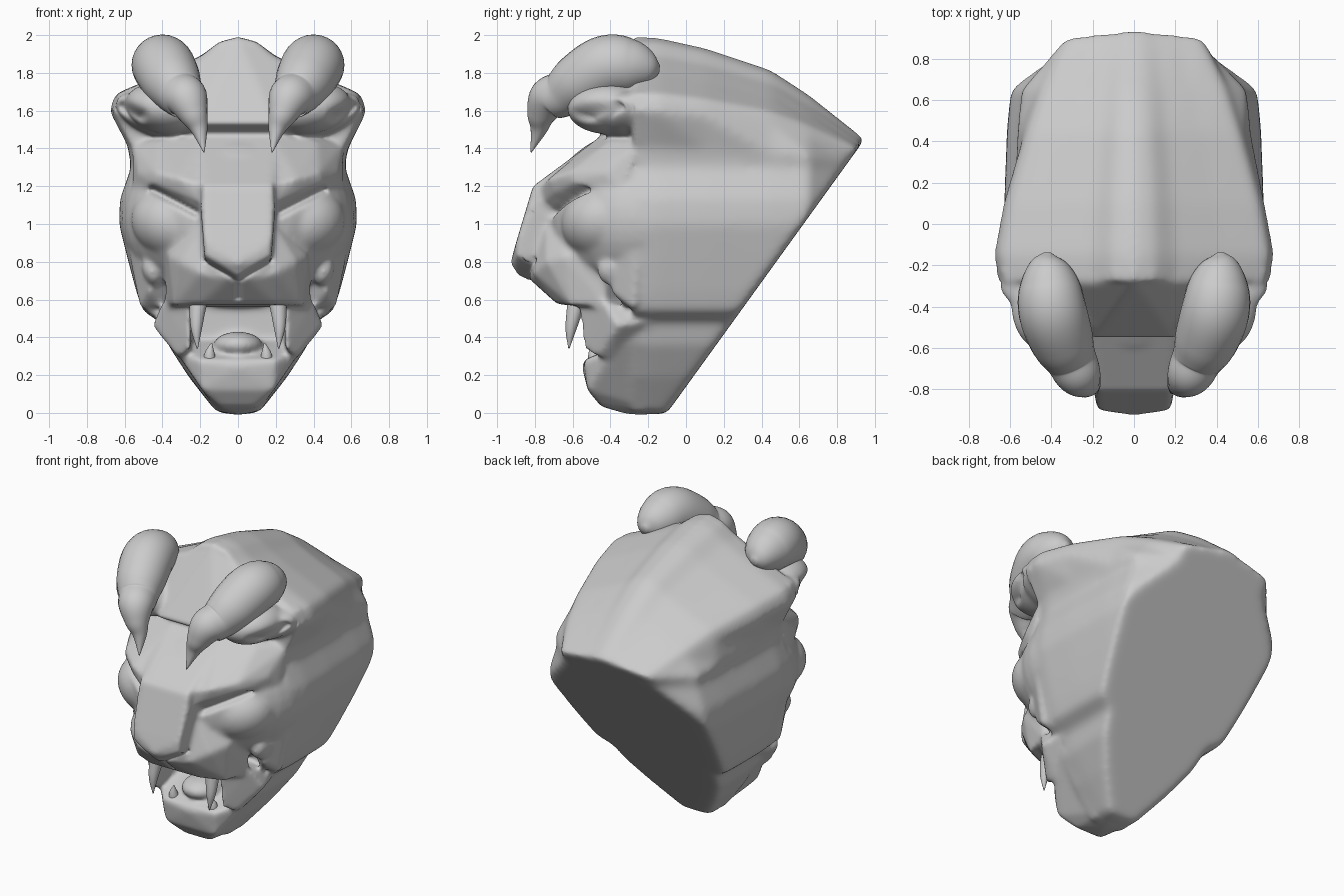
import bpy, bmesh, math
from mathutils import Vector, Matrix

if "Cube" in bpy.data.objects:
    bpy.data.objects.remove(bpy.data.objects["Cube"])

grey = bpy.data.materials.new("stone grey")
grey.diffuse_color = (0.6, 0.6, 0.6, 1)
grey.use_nodes = True
grey.node_tree.nodes["Principled BSDF"].inputs["Base Color"].default_value = grey.diffuse_color
head = bmesh.new()


def add_to_head(bm):
    me = bpy.data.meshes.new("piece")
    bm.to_mesh(me)
    bm.free()
    head.from_mesh(me)
    bpy.data.meshes.remove(me)


def hull(points, pair=False):
    """Convex block across the middle, or a left and right pair of blocks."""
    for sides in (((1,), (-1,)) if pair else ((1, -1),)):
        bm = bmesh.new()
        for x, y, z in points:
            for s in (sides if x else (1,)):
                bm.verts.new((s * x, y, z))
        bmesh.ops.convex_hull(bm, input=bm.verts[:])
        loose = [v for v in bm.verts if not v.link_faces]
        bmesh.ops.delete(bm, geom=loose, context='VERTS')
        add_to_head(bm)


def blob(centre, radii, tilt=0, mirror=True):
    """Ellipsoid, tilted about y so that its outer end rises."""
    for s in ((1, -1) if mirror else (1,)):
        bm = bmesh.new()
        m = (Matrix.Translation((s * centre[0], centre[1], centre[2]))
             @ Matrix.Rotation(-s * math.radians(tilt), 4, 'Y')
             @ Matrix.Diagonal((*radii, 1)))
        bmesh.ops.create_uvsphere(bm, u_segments=40, v_segments=24, radius=1, matrix=m)
        add_to_head(bm)


def loft(rings):
    bm = bmesh.new()
    vs = [[bm.verts.new(p) for p in r] for r in rings]
    n = len(vs[0])
    for a, b in zip(vs, vs[1:]):
        for i in range(n):
            bm.faces.new((a[i], a[(i + 1) % n], b[(i + 1) % n], b[i]))
    bm.faces.new(vs[0][::-1])
    bm.faces.new(vs[-1])
    bmesh.ops.recalc_face_normals(bm, faces=bm.faces[:])
    return bm


def spike(path, sides=28, steps=8):
    """Round tapering body along a smoothed path of (x, y, z, radius)."""
    p = [Vector(q) for q in path]
    p = [2 * p[0] - p[1]] + p + [2 * p[-1] - p[-2]]
    pts = []
    for i in range(1, len(p) - 2):
        a, b, c, d = p[i - 1:i + 3]
        for k in range(steps):
            t = k / steps
            pts.append(0.5 * (2 * b + (c - a) * t + (2 * a - 5 * b + 4 * c - d) * t * t
                              + (3 * b - a - 3 * c + d) * t ** 3))
    pts.append(p[-2])
    rings = []
    for i, q in enumerate(pts):
        d = (pts[min(i + 1, len(pts) - 1)] - pts[max(i - 1, 0)]).to_3d().normalized()
        u = Vector((1, 0, 0))
        u = (u - d * u.dot(d)).normalized()
        w = d.cross(u)
        r = max(q[3], 0.003)
        rings.append([q.to_3d() + r * (u * math.cos(j * math.tau / sides)
                                       + w * math.sin(j * math.tau / sides))
                      for j in range(sides)])
    return loft(rings)


def make_object(name, bm=None, mesh=None):
    if mesh is None:
        mesh = bpy.data.meshes.new(name)
        bm.to_mesh(mesh)
        bm.free()
    ob = bpy.data.objects.new(name, mesh)
    bpy.context.scene.collection.objects.link(ob)
    mesh.materials.clear()
    mesh.materials.append(grey)
    for f in mesh.polygons:
        f.use_smooth = True
        f.material_index = 0
    return ob


# mane: cross-section swept backwards, cut by the slanted back plane
half = [(0, 1.99), (.1, 1.965), (.2, 1.89), (.42, 1.79), (.655, 1.69), (.685, 1.6), (.58, 1.4),
        (.565, 1.3), (.625, 1.13), (.63, 1.0), (.58, .8), (.54, .65), (.505, .54),
        (.41, .48), (.37, .36), (.26, .19), (.12, .01), (0, -.01)]
section = half + [(-x, z) for x, z in half[-2:0:-1]]
stations = [(-.28, 1, .96, .96), (-.15, 1, 1, 1), (.1, .92, .93, 1),
            (.45, .75, .78, .98), (.65, .56, .68, .95), (.97, .19, .45, .4)]
mane = loft([[(x * (su if z > 1.45 else sl), y, 1.3 + (z - 1.3) * k if z > 1.3 else z)
              for x, z in section] for y, k, su, sl in stations])
bmesh.ops.bisect_plane(mane, geom=mane.verts[:] + mane.edges[:] + mane.faces[:],
                       plane_co=(0, -.1, 0), plane_no=(0, 1.44, -1.04), clear_outer=True)
bmesh.ops.holes_fill(mane, edges=[e for e in mane.edges if e.is_boundary])
add_to_head(mane)

# hood front with overhanging lip
hull([(0, -.28, 1.98), (.2, -.3, 1.87), (.2, -.56, 1.53), (.2, -.43, 1.48), (.32, -.48, 1.5),
      (.45, -.3, 1.74), (.64, -.27, 1.64), (.56, -.2, 1.47), (0, -.1, 1.9), (.2, -.1, 1.5)])
# ears beneath the horns
blob((.40, -.41, 1.61), (.2, .22, .13), 14)
blob((.45, -.31, 1.575), (.21, .15, .1), 22)
# skull, lids and cheeks
blob((0, -.2, 1.03), (.62, .55, .48), mirror=False)
blob((.34, -.44, 1.0), (.23, .22, .19), 20)
hull([(.57, -.25, .8), (.5, -.38, .82), (.47, -.4, .64), (.52, -.28, .55), (.4, -.32, .56),
      (.59, -.3, 1.0), (.45, -.42, .95), (.3, -.3, .7), (.5, -.2, .6)], pair=True)
blob((.455, -.39, .75), (.05, .08, .08), -20)
# forehead sides and slanting brow ridges running into the mane
hull([(.18, -.45, 1.47), (.42, -.40, 1.44), (.56, -.25, 1.42), (.18, -.77, 1.2), (.31, -.725, 1.24),
      (.43, -.62, 1.27), (.53, -.44, 1.27), (.2, -.75, 1.11), (.32, -.69, 1.16), (.45, -.59, 1.21),
      (.56, -.34, 1.18), (.52, -.2, 1.45), (.3, -.3, 1.0)], pair=True)
# flat nose bridge running up to the forehead
hull([(.19, -.43, 1.48), (.19, -.81, 1.2), (.195, -.84, 1.08), (.18, -.9, .9), (.175, -.895, .81),
      (0, -.93, .79), (0, -.87, .70), (.1, -.5, .7), (.2, -.3, 1.3), (.2, -.4, .9)])
# muzzle
hull([(.05, -.83, .71), (.2, -.81, .74), (.31, -.74, .8), (.37, -.64, .83), (.385, -.45, .87),
      (0, -.69, .59), (.2, -.68, .575), (.34, -.61, .57), (.385, -.42, .56), (.19, -.74, 1.0),
      (.2, -.3, .6)])
# mouth corners
hull([(.25, -.58, .58), (.40, -.44, .59), (.455, -.36, .46), (.32, -.47, .30), (.265, -.55, .45),
      (.25, -.55, .34), (.4, -.1, .5), (.24, -.2, .4), (.24, -.2, .57), (.3, -.4, .28)], pair=True)
# lower jaw and tongue
hull([(.2, -.54, .28), (.19, -.52, .12), (.1, -.45, .035), (0, -.3, -.01), (.1, -.1, -.005),
      (.31, -.41, .3), (.38, -.25, .4), (.36, 0, .4), (.2, -.2, .4), (0, -.55, .24)])
blob((0, -.38, .36), (.13, .15, .07), mirror=False)

# fuse all the blocks into one smooth surface
raw = make_object("lion_head_raw", head)
m = raw.modifiers.new("fuse", 'REMESH')
m.mode = 'VOXEL'
m.voxel_size = 0.013
m = raw.modifiers.new("soften", 'SMOOTH')
m.factor = 0.5
m.iterations = 18
dg = bpy.context.evaluated_depsgraph_get()
mesh = bpy.data.meshes.new_from_object(raw.evaluated_get(dg))
bpy.data.objects.remove(raw)

# carved lines seen from the front: (x, z) start, end, width, depth, rear limit
creases = [((.22, 1.06), (.45, 1.18), .02, .05, -.4),     # eye slit
           ((0, .70), (.17, .81), .014, .03, -.6),        # under the nose
           ((0, .70), (0, .61), .012, .025, -.5),         # lip parting
           ((.52, 1.57), (.61, 1.62), .03, .06, -.28)]    # ear hollow
normals = [v.normal.copy() for v in mesh.vertices]
for v, n in zip(mesh.vertices, normals):
    if v.co.y > -.28 or n.y > -.1:
        continue
    q = Vector((abs(v.co.x), v.co.z))
    push = 0
    for a, b, width, depth, rear in creases:
        if v.co.y < rear:
            a, b = Vector(a), Vector(b)
            t = max(0, min(1, (q - a).dot(b - a) / (b - a).length_squared))
            d = (q - a - (b - a) * t).length / width
            if d < 3:
                push = max(push, depth * math.exp(-d * d))
    v.co.y += push
lion_head = make_object("lion_head", mesh=mesh)

# extra softening of the mane and the rounded back edge
group = lion_head.vertex_groups.new(name="mane")
group.add([v.index for v in mesh.vertices if v.co.y > -.22], 1, 'REPLACE')
m = lion_head.modifiers.new("soften_mane", 'SMOOTH')
m.factor = 0.5
m.iterations = 40
m.vertex_group = "mane"

# horns, upper fangs and lower teeth
horn = [(.42, -.14, 1.82, .02), (.42, -.19, 1.825, .09), (.41, -.29, 1.835, .145),
        (.395, -.42, 1.835, .165), (.35, -.56, 1.755, .155), (.305, -.655, 1.69, .125),
        (.27, -.725, 1.66, .112), (.235, -.765, 1.58, .078), (.205, -.78, 1.5, .045),
        (.18, -.82, 1.38, .003)]
fang = [(.20, -.57, .64, .05), (.215, -.59, .54, .042), (.22, -.61, .44, .028), (.215, -.62, .34, .003)]
tooth = [(.15, -.48, .24, .035), (.15, -.49, .31, .028), (.14, -.5, .37, .003)]
for name, path in (("horn", horn), ("upper_fang", fang), ("lower_tooth", tooth)):
    for s, side in ((1, "left"), (-1, "right")):
        make_object(f"{name}_{side}", spike([(s * x, y, z, r) for x, y, z, r in path]))
